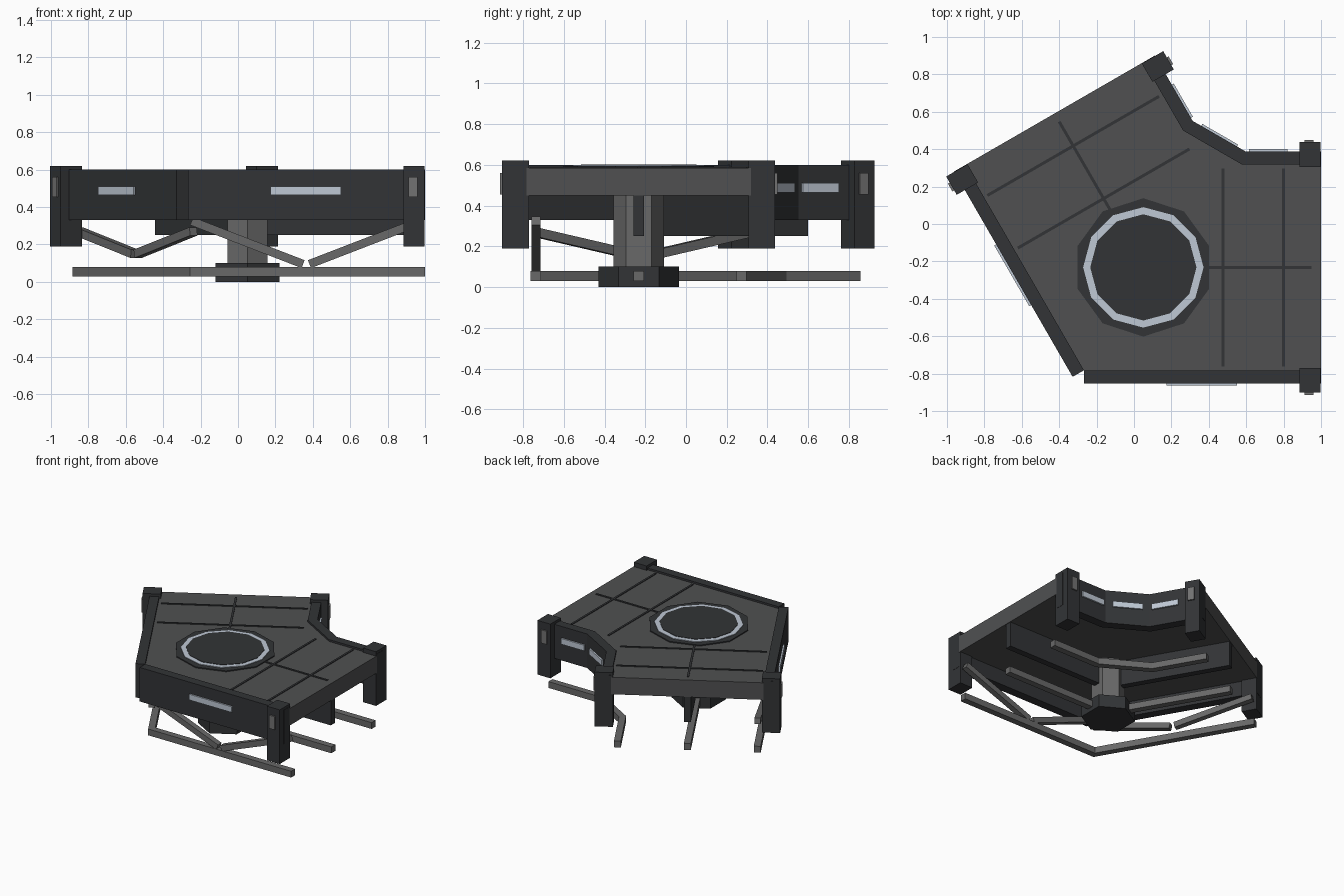
import bpy, bmesh, math
from mathutils import Vector

if "Cube" in bpy.data.objects:
    bpy.data.objects.remove(bpy.data.objects["Cube"])

CX, CY = 0.05, -0.232
S60 = math.sin(math.radians(60))


def material(name, r, g, b):
    m = bpy.data.materials.new(name)
    m.diffuse_color = (r, g, b, 1)
    m.use_nodes = True
    m.node_tree.nodes["Principled BSDF"].inputs["Base Color"].default_value = m.diffuse_color
    return m


DARK = material("dark_metal", 0.032, 0.034, 0.037)
DECK = material("deck_grey", 0.08, 0.081, 0.083)
STEEL = material("steel_grey", 0.14, 0.14, 0.14)
LIGHT = material("pale_light", 0.52, 0.58, 0.66)
PLATE = material("plate_grey", 0.17, 0.17, 0.17)


def at(arm, u, v):
    """u runs along the arm, v across it (positive = inner side)."""
    if arm == 0:
        return (CX + u, CY + v)
    return (CX - 0.5 * u + S60 * v, CY + S60 * u + 0.5 * v)


def finish(name, bm, mat):
    bmesh.ops.recalc_face_normals(bm, faces=bm.faces)
    me = bpy.data.meshes.new(name)
    bm.to_mesh(me)
    bm.free()
    ob = bpy.data.objects.new(name, me)
    bpy.context.collection.objects.link(ob)
    me.materials.append(mat)
    return ob


def prism(name, pts, z0, z1, mat):
    bm = bmesh.new()
    face = bm.faces.new([bm.verts.new((x, y, z0)) for x, y in pts])
    ext = bmesh.ops.extrude_face_region(bm, geom=[face])
    top = [g for g in ext["geom"] if isinstance(g, bmesh.types.BMVert)]
    bmesh.ops.translate(bm, verts=top, vec=(0, 0, z1 - z0))
    return finish(name, bm, mat)


def block(name, arm, u0, u1, v0, v1, z0, z1, mat):
    pts = [at(arm, u0, v0), at(arm, u1, v0), at(arm, u1, v1), at(arm, u0, v1)]
    return prism(name, pts, z0, z1, mat)


def ngon(sides, r):
    # first corner points to +y
    return [(CX + r * math.sin(2 * math.pi * i / sides),
             CY + r * math.cos(2 * math.pi * i / sides)) for i in range(sides)]


def miter(v, t):
    """u where the inner line at v meets the chamfer at distance t."""
    return (t - S60 * v) / 0.5


def outer_u(v):
    return v / math.tan(math.radians(60))


def inner_run(name, v0, v1, t0, t1, z0, z1, mat):
    """Inner strip following both arms and the chamfer between them."""
    ua, ub = miter(v0, t0), miter(v1, t1)
    pts = [at(0, 0.95, v0), at(0, ua, v0), at(1, ua, v0), at(1, 0.95, v0),
           at(1, 0.95, v1), at(1, ub, v1), at(0, ub, v1), at(0, 0.95, v1)]
    return prism(name, pts, z0, z1, mat)


# deck with two arms at 120 degrees
d = 0.55
ui, uo = miter(d, 0.74), outer_u(-d)
prism("deck", [at(0, uo, -d), at(0, 0.95, -d), at(0, 0.95, d), at(0, ui, d),
               at(1, ui, d), at(1, 0.95, d), at(1, 0.95, -d)], 0.45, 0.585, DECK)

# inner wall and inner floor rail
inner_run("inner_wall", 0.55, 0.62, 0.74, 0.81, 0.33, 0.60, DARK)
inner_run("inner_rail", 0.48, 0.53, 0.675, 0.725, 0.03, 0.08, STEEL)

# light on the chamfered inner wall
ax, nx = Vector((-S60, 0.5)), Vector((0.5, S60))
c = Vector((CX, CY))
prism("chamfer_light", [tuple(c + nx * t + ax * s) for t, s in
                        ((0.80, -0.11), (0.80, 0.11), (0.822, 0.11), (0.822, -0.11))],
      0.465, 0.51, LIGHT)


def brace(name, arm, uc, rise):
    """Sloping square bar in the outer rail plane."""
    half, w, v, zc = 0.298, 0.0225, 0.505, 0.21
    p0 = Vector((*at(arm, uc - half, -v), zc - rise))
    p1 = Vector((*at(arm, uc + half, -v), zc + rise))
    along = (p1 - p0).normalized()
    side = Vector((0, 0, 1)).cross(along).normalized() * w
    up = along.cross(side).normalized() * w
    bm = bmesh.new()
    ends = [[bm.verts.new(p + side * a + up * b) for a, b in
             ((-1, -1), (1, -1), (1, 1), (-1, 1))] for p in (p0, p1)]
    for e in ends:
        bm.faces.new(e)
    for i in range(4):
        j = (i + 1) % 4
        bm.faces.new((ends[0][i], ends[0][j], ends[1][j], ends[1][i]))
    return finish(name, bm, STEEL)


for arm, tag in ((0, "right"), (1, "left")):
    # outer wall and its light
    block(f"outer_wall_{tag}", arm, uo, 0.95, -0.62, -0.55, 0.33, 0.60, DARK)
    block(f"outer_light_{tag}", arm, 0.125, 0.50, -0.632, -0.61, 0.465, 0.51, LIGHT)
    block(f"inner_light_{tag}", arm, 0.565, 0.77, 0.61, 0.632, 0.465, 0.51, LIGHT)
    # end posts with side plates
    for s, side in ((-1, "outer"), (1, "inner")):
        block(f"{side}_post_{tag}", arm, 0.835, 0.948, s * 0.538, s * 0.67, 0.19, 0.62, DARK)
        block(f"{side}_post_plate_{tag}", arm, 0.862, 0.91, s * 0.65, s * 0.681, 0.455, 0.56, PLATE)
    # deck seams
    for i, u in enumerate((0.425, 0.75)):
        block(f"cross_seam_{tag}_{i}", arm, u - 0.008, u + 0.008, -0.53, 0.53, 0.575, 0.59, DARK)
    block(f"long_seam_{tag}", arm, 0.3, 0.90, -0.008, 0.008, 0.575, 0.59, DARK)
    # rib under the deck, floor rails
    block(f"rib_{tag}", arm, 0.0, 0.945, -0.025, 0.025, 0.25, 0.455, DARK)
    block(f"centre_rail_{tag}", arm, 0.0, 0.95, -0.025, 0.025, 0.03, 0.08, STEEL)
    a, b = -0.53, -0.48
    prism(f"outer_rail_{tag}", [at(arm, outer_u(a), a), at(arm, 0.95, a),
                                at(arm, 0.95, b), at(arm, outer_u(b), b)], 0.03, 0.08, STEEL)
    # braces (shallower on the left arm)
    rise = 0.115 if arm == 0 else 0.06
    brace(f"brace_inner_{tag}", arm, 0.0, -rise)
    brace(f"brace_outer_{tag}", arm, 0.63, rise)

# centre column, foot and round hatch
prism("foot", ngon(6, 0.197), 0.0, 0.10, DARK)
prism("column", ngon(6, 0.123), 0.08, 0.46, STEEL)
prism("hatch_base", ngon(10, 0.37), 0.57, 0.593, DARK)
prism("hatch_ring", ngon(12, 0.322), 0.58, 0.598, LIGHT)
prism("hatch_cap", ngon(12, 0.284), 0.58, 0.601, DARK)
